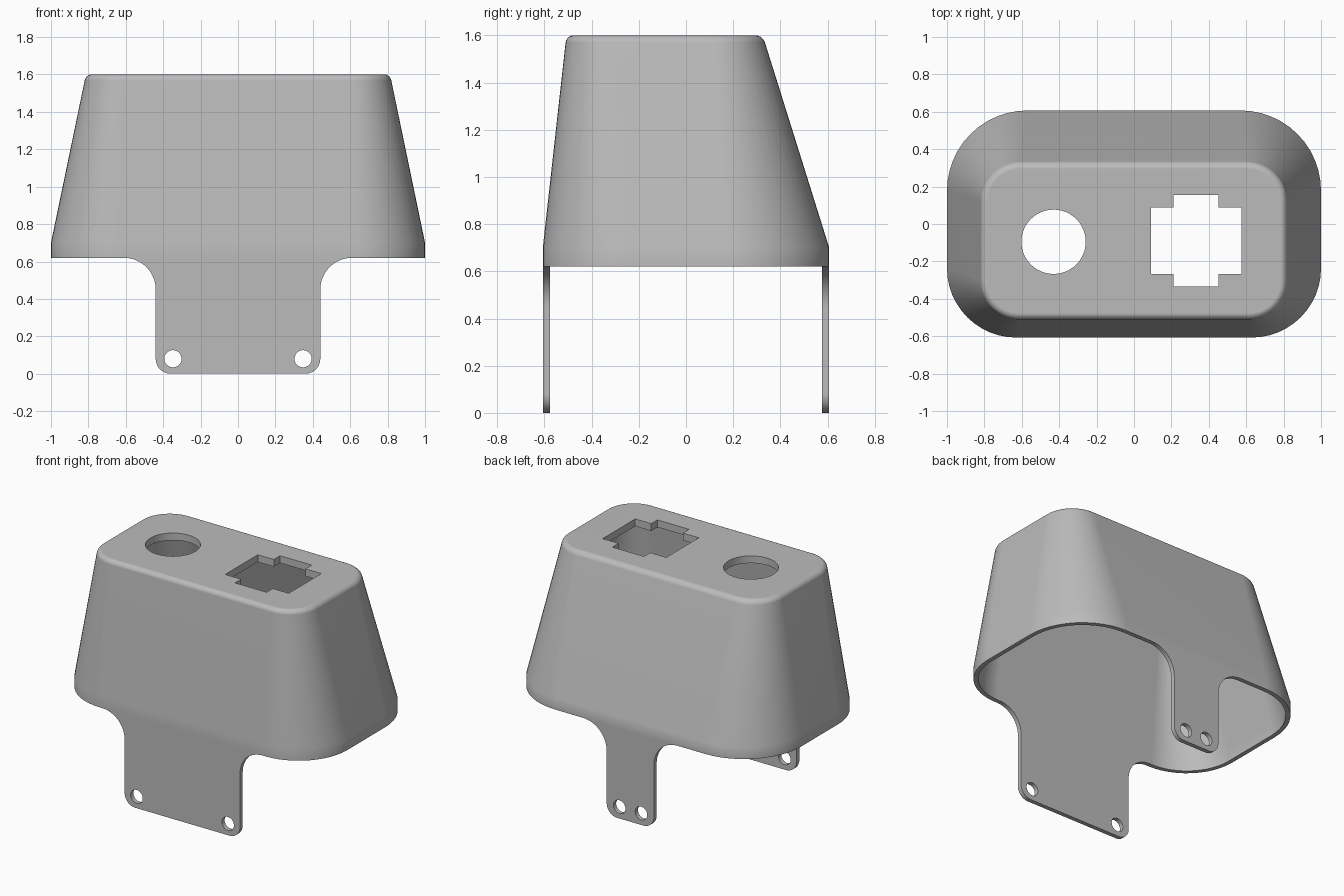
import bpy, bmesh
from math import sin, cos, pi, radians

cube = bpy.data.objects.get("Cube")
if cube:
    bpy.data.objects.remove(cube, do_unlink=True)

GREY = (0.5, 0.5, 0.5, 1)
mat = bpy.data.materials.new("plain grey")
mat.use_nodes = True
mat.diffuse_color = GREY
mat.node_tree.nodes["Principled BSDF"].inputs["Base Color"].default_value = GREY

WALL, RIM, BEND, TOP = 0.03, 0.62, 0.70, 1.60
EDGE = 0.03


def arc(cx, cy, r, a0, a1, n=12):
    """Points on an arc, angles in degrees."""
    steps = [radians(a0 + (a1 - a0) * i / n) for i in range(n + 1)]
    return [(cx + r * cos(a), cy + r * sin(a)) for a in steps]


def select_only(ob):
    bpy.ops.object.select_all(action='DESELECT')
    ob.select_set(True)
    bpy.context.view_layer.objects.active = ob


def plate(name, outlines, half_depth, location, upright=False):
    """Extruded flat shape; later outlines are holes in the first."""
    cu = bpy.data.curves.new(name, 'CURVE')
    cu.dimensions, cu.fill_mode, cu.extrude = '2D', 'BOTH', half_depth
    for pts in outlines:
        sp = cu.splines.new('POLY')
        sp.points.add(len(pts) - 1)
        for p, (x, y) in zip(sp.points, pts):
            p.co = (x, y, 0, 1)
        sp.use_cyclic_u = True
    ob = bpy.data.objects.new(name, cu)
    bpy.context.collection.objects.link(ob)
    ob.location = location
    if upright:
        ob.rotation_euler.x = pi / 2
    select_only(ob)
    bpy.ops.object.convert(target='MESH')
    ob = bpy.context.object
    bm = bmesh.new()
    bm.from_mesh(ob.data)
    bmesh.ops.remove_doubles(bm, verts=bm.verts, dist=1e-4)
    bmesh.ops.recalc_face_normals(bm, faces=bm.faces)
    bm.to_mesh(ob.data)
    bm.free()
    return ob


def finish(ob):
    ob.data.materials.clear()
    ob.data.materials.append(mat)
    select_only(ob)
    bpy.ops.object.shade_smooth_by_angle(angle=radians(30))
    wn = ob.modifiers.new("Even shading", 'WEIGHTED_NORMAL')
    wn.keep_sharp = True


def ring(z, inset):
    """Rounded rectangle of the tapering housing at height z."""
    t = max(0, (z - BEND) / (TOP - BEND))

    def mix(a, b):
        return a + (b - a) * t - inset
    hx, front, back = mix(1, 0.813), mix(0.607, 0.507), mix(0.607, 0.325)
    rf, rb = mix(0.37, 0.20), mix(0.43, 0.21)
    pts = (arc(hx - rf, rf - front, rf, -90, 0) + arc(hx - rb, back - rb, rb, 0, 90)
           + arc(rb - hx, back - rb, rb, 90, 180) + arc(rf - hx, rf - front, rf, 180, 270))
    return [(x, y, z) for x, y in pts]


# Hollow housing: inner wall down, round the rim, outer wall up, rounded top edge
levels = [(TOP - 0.05, WALL), (BEND, WALL), (RIM, WALL), (RIM, 0), (BEND, 0)]
for i in range(6):
    a = i / 5 * pi / 2
    levels.append((TOP - EDGE + EDGE * sin(a), EDGE * (1 - cos(a))))
bm = bmesh.new()
rings = [[bm.verts.new(p) for p in ring(*level)] for level in levels]
for lo, hi in zip(rings, rings[1:]):
    for i in range(len(lo)):
        j = (i + 1) % len(lo)
        bm.faces.new((lo[i], lo[j], hi[j], hi[i]))
bm.faces.new(rings[0])
bm.faces.new(rings[-1])
bmesh.ops.recalc_face_normals(bm, faces=bm.faces)
mesh = bpy.data.meshes.new("housing")
bm.to_mesh(mesh)
bm.free()
housing = bpy.data.objects.new("housing", mesh)
bpy.context.collection.objects.link(housing)

# Openings in the top: a round one and a notched square one
round_hole = arc(-0.43, -0.095, 0.172, 0, 360, 48)[:-1]
x0, x1, x2, x3 = 0.09, 0.212, 0.453, 0.575
y0, y1, y2, y3 = -0.335, -0.268, 0.087, 0.155
notched_hole = [(x0, y1), (x1, y1), (x1, y0), (x2, y0), (x2, y1), (x3, y1),
                (x3, y2), (x2, y2), (x2, y3), (x1, y3), (x1, y2), (x0, y2)]
for outline in (round_hole, notched_hole):
    cutter = plate("cutter", [outline], 0.12, (0, 0, TOP))
    cutter.hide_render = True
    mod = housing.modifiers.new("Opening", 'BOOLEAN')
    mod.operation, mod.solver, mod.object = 'DIFFERENCE', 'EXACT', cutter
    select_only(housing)
    bpy.ops.object.modifier_apply(modifier=mod.name)
    bpy.data.objects.remove(cutter, do_unlink=True)
finish(housing)


# Mounting tabs with filleted shoulders and two screw holes each
def tab(name, y, half_width, fillet, hole_x):
    corner = 0.08
    side = (arc(half_width - corner, corner, corner, -90, 0)
            + arc(half_width + fillet, RIM - fillet, fillet, 180, 90))
    outline = side + [(-x, z) for x, z in reversed(side)]
    holes = [arc(s * hole_x, 0.08, 0.046, 0, 360, 32)[:-1] for s in (-1, 1)]
    finish(plate(name, [outline] + holes, WALL / 2, (0, y, 0), upright=True))


tab("front_tab", -0.592, 0.44, 0.17, 0.348)
tab("back_tab", 0.592, 0.18, 0.18, 0.083)
